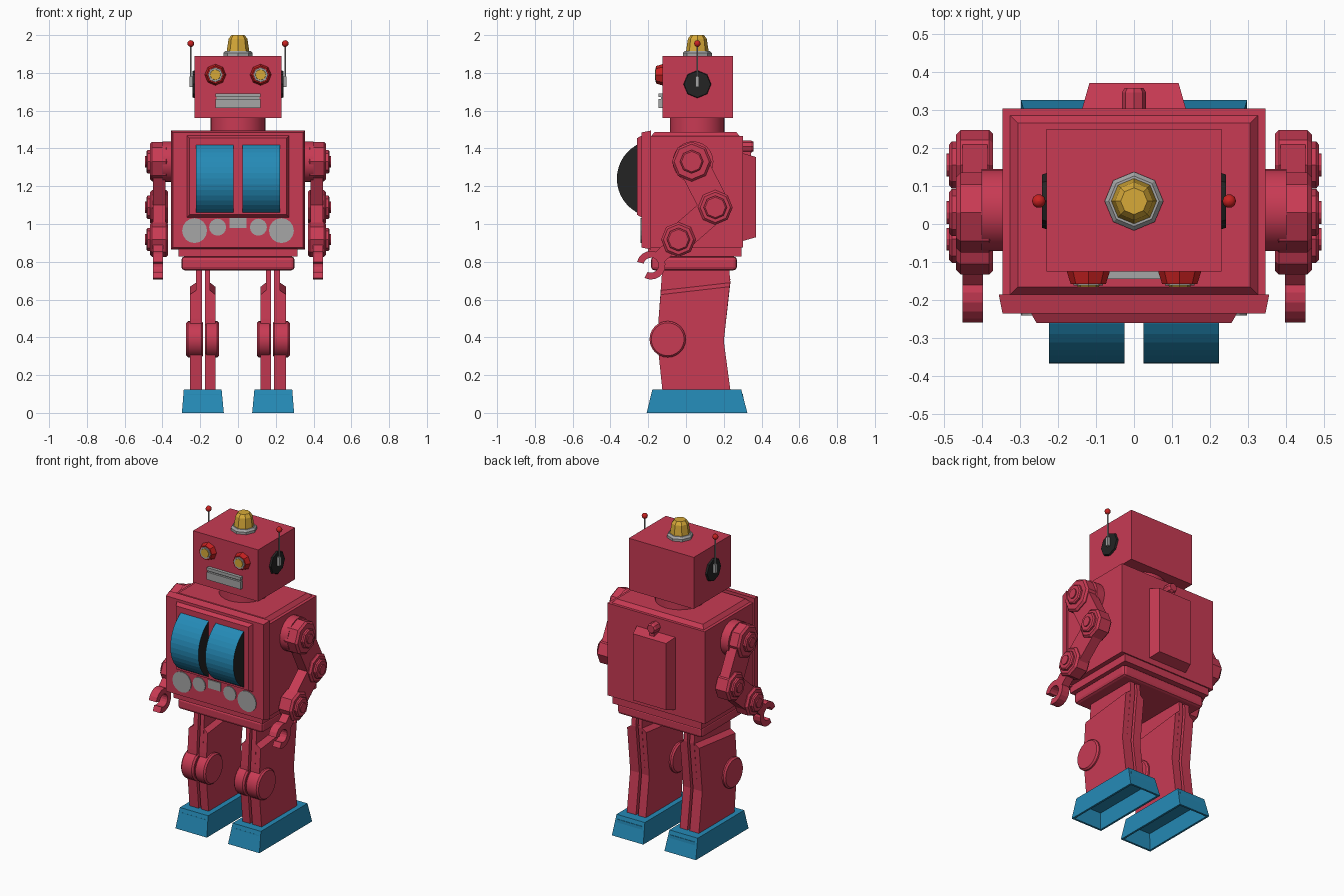
import bpy, bmesh, math
from mathutils import Vector

if "Cube" in bpy.data.objects:
    bpy.data.objects.remove(bpy.data.objects["Cube"])


def colour(name, rgb):
    m = bpy.data.materials.new(name)
    m.diffuse_color = (*rgb, 1)
    m.use_nodes = True
    m.node_tree.nodes["Principled BSDF"].inputs["Base Color"].default_value = m.diffuse_color
    return m


CRIMSON = colour("crimson", (0.58, 0.043, 0.088))
BLUE = colour("blue", (0.018, 0.255, 0.47))
YELLOW = colour("yellow", (0.68, 0.40, 0.04))
GREY = colour("grey", (0.38, 0.38, 0.38))
BLACK = colour("black", (0.017, 0.017, 0.017))
RED = colour("red", (0.58, 0.015, 0.015))


def finish(bm, name, mat, mirror=False, bevel=0, smooth=False):
    bmesh.ops.recalc_face_normals(bm, faces=bm.faces)
    me = bpy.data.meshes.new(name)
    bm.to_mesh(me)
    bm.free()
    me.materials.append(mat)
    ob = bpy.data.objects.new(name, me)
    bpy.context.collection.objects.link(ob)
    if bevel:
        b = ob.modifiers.new("bevel", 'BEVEL')
        b.width, b.segments, b.limit_method = bevel, 2, 'ANGLE'
    if mirror:
        ob.modifiers.new("mirror", 'MIRROR')
    if smooth:
        bpy.context.view_layer.objects.active = ob
        ob.select_set(True)
        bpy.ops.object.shade_smooth_by_angle(angle=math.radians(40))
        ob.select_set(False)
    return ob


def loft(bm, rings):
    """Skin closed rings of equal length and cap both ends."""
    vs = [[bm.verts.new(p) for p in r] for r in rings]
    n = len(vs[0])
    for a, b in zip(vs, vs[1:]):
        for i in range(n):
            bm.faces.new((a[i], a[(i + 1) % n], b[(i + 1) % n], b[i]))
    bm.faces.new(vs[0])
    bm.faces.new(vs[-1])


def block(name, mat, lo, hi, axis=2, taper=0, end=1, **kw):
    """Box from lo to hi; the chosen end of the axis is shrunk by taper."""
    bm = bmesh.new()
    bmesh.ops.create_cube(bm, size=1)
    mid = [(a + b) / 2 for a, b in zip(lo, hi)]
    for v in bm.verts:
        shrink = taper if v.co[axis] * end > 0 else 0
        v.co = Vector([mid[k] + math.copysign((hi[k] - lo[k]) / 2 - (shrink if k != axis else 0), v.co[k])
                       for k in range(3)])
    return finish(bm, name, mat, **kw)


def lathe(name, mat, centre, axis, profile, sides=8, **kw):
    """Profile of (radius, offset) turned around an axis through centre."""
    bm = bmesh.new()
    rings = []
    for r, t in profile:
        ring = []
        for i in range(sides):
            a = 2 * math.pi * i / sides
            p = [0, 0, 0]
            p[axis] = t
            p[(axis + 1) % 3] = r * math.cos(a)
            p[(axis + 2) % 3] = r * math.sin(a)
            ring.append(Vector(p) + Vector(centre))
        rings.append(ring)
    loft(bm, rings)
    return finish(bm, name, mat, **kw)


def prism(name, mat, pts, x0, x1, pts1=None, **kw):
    """(y, z) outline extruded from x0 to x1, optionally changing to pts1."""
    bm = bmesh.new()
    loft(bm, [[(x0, y, z) for y, z in pts], [(x1, y, z) for y, z in (pts1 or pts)]])
    return finish(bm, name, mat, **kw)


# Head, neck and roof lamp
block("head", CRIMSON, (-.23, -.125, 1.56), (.23, .25, 1.89))
lathe("neck", CRIMSON, (0, .06, 0), 2, [(.145, 1.47), (.145, 1.57)], 24, smooth=True)
lathe("lamp_ring", GREY, (0, .06, 0), 2, [(.077, 1.88), (.077, 1.905), (.066, 1.917)])
lathe("lamp", YELLOW, (0, .06, 0), 2, [(.062, 1.90), (.05, 1.98), (.035, 2.0)])

# Eyes and mouth
lathe("eye_socket", RED, (.12, 0, 1.79), 1, [(.058, -.12), (.046, -.158)], mirror=True)
lathe("eye_ring", GREY, (.12, 0, 1.79), 1, [(.04, -.155), (.038, -.162)], mirror=True)
lathe("eye_lens", YELLOW, (.12, 0, 1.79), 1, [(.03, -.158), (.028, -.165)], mirror=True)
block("mouth_upper", GREY, (-.12, -.145, 1.672), (.12, -.12, 1.692))
block("mouth_back", GREY, (-.115, -.132, 1.62), (.115, -.12, 1.68))
block("mouth_lower", GREY, (-.12, -.145, 1.615), (.12, -.12, 1.663))

# Ears and antennas
lathe("ear_disc", BLACK, (0, .06, 1.74), 0, [(.075, .225), (.07, .241)], mirror=True)
block("antenna_base", GREY, (.238, .05, 1.725), (.258, .07, 1.78), mirror=True)
lathe("antenna_rod", GREY, (.25, .06, 0), 2, [(.005, 1.77), (.005, 1.95)], 6, mirror=True)
lathe("antenna_ball", RED, (.25, .06, 1.955), 2,
      [(.018 * math.sin(math.pi * k / 6 + .001), -.018 * math.cos(math.pi * k / 6)) for k in range(7)],
      10, mirror=True, smooth=True)

# Torso
block("torso", CRIMSON, (-.345, -.185, .875), (.345, .303, 1.465))
block("torso_top", CRIMSON, (-.325, -.185, 1.465), (.325, .285, 1.488), taper=.02)
block("front_flange", CRIMSON, (-.355, -.235, .865), (.355, -.185, 1.495), axis=1, taper=.01, end=-1)
block("window_frame", CRIMSON, (-.27, -.26, 1.035), (.27, -.235, 1.468), axis=1, taper=.014, end=-1)
block("waist", CRIMSON, (-.315, -.2, .828), (.315, .295, .875))
block("hips", CRIMSON, (-.3, -.185, .755), (.3, .27, .828), bevel=.018)

# Window drums: curved blue front with black ends
arc = [(-.162 - .204 * math.cos(a), 1.24 + .204 * math.sin(a))
       for a in (math.radians(-69 + 138 * k / 16) for k in range(17))]
drum = prism("window_drum", BLUE, arc, .025, .223, mirror=True)
drum.data.materials.append(BLACK)
for f in drum.data.polygons:
    f.material_index = 1 if abs(f.normal.x) > .9 else 0

# Front dials
for label, x, z, r in (("large", .23, .965, .066), ("small", .108, .983, .045)):
    lathe(label + "_dial", GREY, (x, 0, z), 1, [(r, -.234), (r, -.24)], 16, mirror=True)
block("centre_dial", GREY, (-.045, -.24, .978), (.045, -.234, 1.032))

# Back hatch and latch
block("back_hatch", CRIMSON, (-.137, .30, .91), (.137, .37, 1.375), axis=1, taper=.02)
lathe("latch_knob", CRIMSON, (0, 0, 1.41), 1, [(.032, .30), (.032, .345), (.025, .357)])
block("latch_stem", CRIMSON, (-.016, .30, 1.33), (.016, .345, 1.41))

# Arms: joints with nuts, links between them, C-shaped claw
joints = {"shoulder": (.03, 1.33, .105), "elbow": (.155, 1.088, .092), "wrist": (-.04, .918, .092)}
for label, (y, z, r) in joints.items():
    c = (0, y, z)
    lathe(label + "_joint", CRIMSON, c, 0, [(r - .01, .37), (r, .38), (r, .455), (r - .012, .467)], mirror=True)
    lathe(label + "_nut", CRIMSON, c, 0, [(.062, .46), (.062, .478), (.054, .485)], mirror=True)
    lathe(label + "_pin", CRIMSON, c, 0, [(.03, .48), (.03, .492)], 12, mirror=True)
lathe("shoulder_stub", CRIMSON, (0, .037, 1.33), 0, [(.108, .33), (.108, .40)], 24, mirror=True, smooth=True)


def link(name, a, b, w, x0, x1):
    a, b = Vector(a[:2]), Vector(b[:2])
    d = (b - a).normalized()
    n = Vector((-d.y, d.x)) * w
    prism(name, CRIMSON, [a + n, b + n, b - n, a - n], x0, x1, mirror=True)


claw = (-.185, .782)
link("upper_arm", joints["shoulder"], joints["elbow"], .08, .385, .45)
link("forearm", joints["elbow"], joints["wrist"], .072, .385, .45)
link("wrist_bar", joints["wrist"], (-.14, .823), .035, .397, .45)
angles = [math.radians(205 + 38 + 284 * k / 14) for k in range(15)]
ring = [(claw[0] + r * math.cos(a), claw[1] + r * math.sin(a))
        for r, row in ((.076, angles), (.04, angles[::-1])) for a in row]
prism("claw", CRIMSON, ring, .397, .45, mirror=True)

# Legs: an outer and an inner plate, each with a thicker chamfered shell
shin = [(-.125, .12), (.235, .12), (.2, .38)]
plate = shin + [(.235, .69), (.228, .77), (-.125, .77), (-.145, .5), (-.15, .36)]
shell = shin + [(.235, .71), (-.13, .67), (-.145, .5), (-.15, .36)]
shell_cut = shin + [(.231, .668), (-.135, .626), (-.145, .5), (-.15, .36)]
for label, x0, x1, x2 in (("outer", .19, .222, .255), ("inner", .174, .148, .12)):
    prism(label + "_leg_plate", CRIMSON, plate, x0, x1, mirror=True)
    prism(label + "_leg_shell", CRIMSON, shell, x0, x2, shell_cut, mirror=True)
for label, x0, x1 in (("outer", .184, .274), ("inner", .1, .176)):
    lathe(label + "_knee", CRIMSON, (0, -.097, .39), 0,
          [(.087, x0), (.096, x0 + .01), (.096, x1 - .01), (.087, x1)], 24, mirror=True, smooth=True)

# Feet: tapered blocks, hollow underneath
bm = bmesh.new()
loft(bm, [[(.075, -.208, 0), (.297, -.208, 0), (.297, .325, 0), (.075, .325, 0)],
          [(.087, -.178, .125), (.287, -.178, .125), (.287, .292, .125), (.087, .292, .125)]])
bmesh.ops.recalc_face_normals(bm, faces=bm.faces)
sole = min(bm.faces, key=lambda f: f.calc_center_median().z)
for width in (.018, .015):
    bmesh.ops.inset_region(bm, faces=[sole], thickness=width)
bmesh.ops.translate(bm, verts=sole.verts, vec=(0, 0, .1))
finish(bm, "foot", BLUE, mirror=True)
